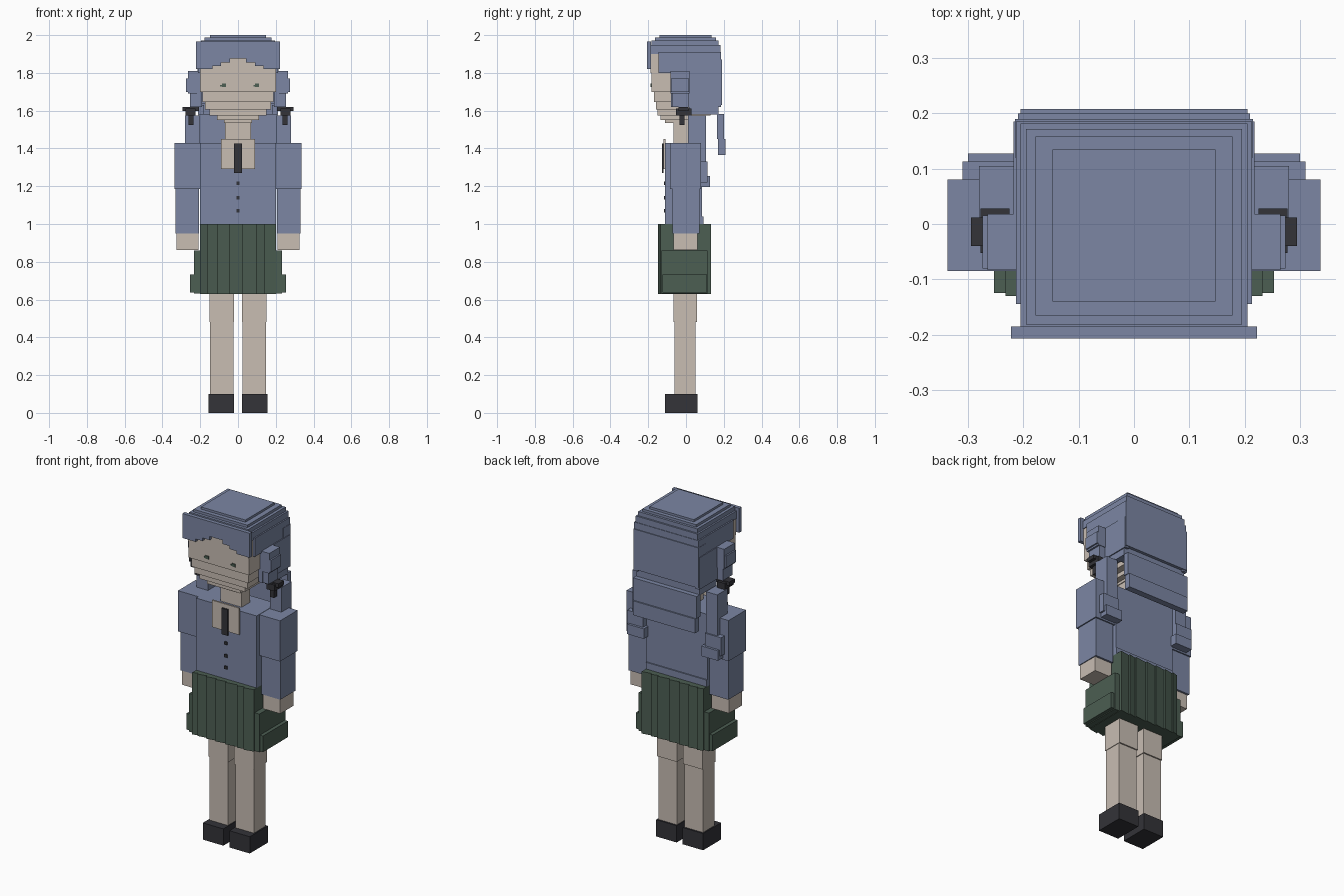
import bpy
import bmesh


def material(name, rgb):
    m = bpy.data.materials.new(name)
    m.diffuse_color = (*rgb, 1)
    return m


BLUE = material("slate_blue", (0.20, 0.24, 0.37))
SKIN = material("skin", (0.58, 0.51, 0.45))
GREEN = material("skirt_green", (0.072, 0.112, 0.085))
BLACK = material("charcoal", (0.033, 0.033, 0.040))


def finish(name, bm, mat):
    bmesh.ops.recalc_face_normals(bm, faces=bm.faces)
    mesh = bpy.data.meshes.new(name)
    bm.to_mesh(mesh)
    bm.free()
    mesh.materials.append(mat)
    bpy.context.collection.objects.link(bpy.data.objects.new(name, mesh))


def boxes(name, mat, *parts):
    """One object from boxes given as (x0, x1, y0, y1, z0, z1)."""
    bm = bmesh.new()
    for x0, x1, y0, y1, z0, z1 in parts:
        vs = bmesh.ops.create_cube(bm, size=1)["verts"]
        for v in vs:
            v.co = (x1 if v.co.x > 0 else x0,
                    y1 if v.co.y > 0 else y0,
                    z1 if v.co.z > 0 else z0)
    finish(name, bm, mat)


def pair(name, mat, *parts):
    """The same boxes on the left and right side."""
    boxes("right_" + name, mat, *parts)
    boxes("left_" + name, mat, *[(-b, -a, *rest) for a, b, *rest in parts])


def prism(name, mat, outline, axis, lo, hi):
    """Extrude a 2D outline along y or z."""
    bm = bmesh.new()
    put = (lambda p, d: (p[0], d, p[1])) if axis == "y" else (lambda p, d: (p[0], p[1], d))
    face = bm.faces.new([bm.verts.new(put(p, lo)) for p in outline])
    new = bmesh.ops.extrude_face_region(bm, geom=[face])["geom"]
    for v in new:
        if isinstance(v, bmesh.types.BMVert):
            if axis == "y":
                v.co.y = hi
            else:
                v.co.z = hi
    finish(name, bm, mat)


# Legs and shoes
pair("shoe", BLACK, (0.02, 0.155, -0.11, 0.06, 0, 0.10))
pair("calf", SKIN, (0.025, 0.147, -0.06, 0.05, 0.10, 0.48))
pair("thigh", SKIN, (0.02, 0.15, -0.065, 0.058, 0.48, 0.66))

# Pleated skirt: saw-tooth outline front and back
cuts = [-0.2, -0.165, -0.11, -0.045, 0.02, 0.095, 0.14, 0.2]
outline = []
for a, b in zip(cuts, cuts[1:]):
    outline += [(a, -0.147), (b, -0.136)]
for a, b in zip(cuts[::-1], cuts[-2::-1]):
    outline += [(a, 0.132), (b, 0.122)]
prism("skirt", GREEN, outline, "z", 0.63, 1.0)
pair("skirt_side", GREEN,
     (0.19, 0.232, -0.13, 0.115, 0.632, 0.86),
     (0.22, 0.253, -0.125, 0.11, 0.637, 0.733))

# Jacket, collar, tie and buttons
boxes("jacket", BLUE, (-0.2, 0.2, -0.11, 0.085, 1.0, 1.43))
boxes("jacket_hem", BLUE, (-0.2, 0.2, -0.108, 0.092, 1.0, 1.04))
boxes("shirt_front", SKIN, (-0.09, 0.09, -0.118, -0.108, 1.29, 1.45))
boxes("tie", BLACK, (-0.02, 0.02, -0.128, -0.118, 1.27, 1.425))
boxes("buttons", BLACK, *[(-0.009, 0.009, -0.117, -0.109, z - 0.009, z + 0.009)
                          for z in (1.07, 1.14, 1.215)])

# Arms
pair("upper_arm", BLUE, (0.2, 0.337, -0.085, 0.08, 1.185, 1.428))
pair("sleeve", BLUE, (0.207, 0.33, -0.072, 0.072, 0.95, 1.185))
pair("hand", SKIN, (0.21, 0.325, -0.066, 0.06, 0.863, 0.95))

# Neck and stepped head: half width, front, back, bottom, top
boxes("neck", SKIN, (-0.07, 0.07, -0.065, 0.015, 1.42, 1.56))
head = [(0.075, -0.11, 0.08, 1.535, 1.55), (0.11, -0.135, 0.10, 1.55, 1.575),
        (0.15, -0.15, 0.13, 1.575, 1.605), (0.175, -0.16, 0.15, 1.605, 1.645),
        (0.188, -0.17, 0.16, 1.645, 1.70), (0.2, -0.182, 0.165, 1.70, 1.80),
        (0.2, -0.188, 0.165, 1.80, 1.90)]
boxes("head", SKIN, *[(-w, w, *rest) for w, *rest in head])
boxes("eyes", GREEN, *[p for x in (-0.077, 0.099) for p in (
    (x - 0.009, x + 0.013, -0.187, -0.18, 1.726, 1.744),
    (x - 0.018, x - 0.009, -0.187, -0.18, 1.728, 1.736))])

# Stepped hair cap
cap = [(0.147, -0.14, 0.135, 1.985, 2.0), (0.178, -0.165, 0.158, 1.97, 1.987),
       (0.195, -0.182, 0.172, 1.945, 1.972), (0.205, -0.188, 0.182, 1.90, 1.947),
       (0.213, -0.145, 0.185, 1.80, 1.91)]
boxes("hair_cap", BLUE, *[(-w, w, *rest) for w, *rest in cap])
boxes("back_hair", BLUE, (-0.215, 0.215, 0.12, 0.19, 1.63, 1.87),
      (-0.21, 0.21, 0.10, 0.172, 1.58, 1.64))
pair("side_hair", BLUE, (0.19, 0.218, -0.08, 0.185, 1.62, 1.81),
     (0.18, 0.212, 0.015, 0.17, 1.58, 1.63))

# Fringe with an arched lower edge
arch = [(0.222, 1.82), (0.135, 1.82), (0.135, 1.837), (0.09, 1.837),
        (0.09, 1.855), (0.042, 1.855), (0.042, 1.877)]
fringe = [(-0.222, 1.966), (0.222, 1.966)] + arch + [(-x, z) for x, z in arch[::-1]]
prism("fringe", BLUE, fringe, "y", -0.207, -0.185)

# Loose lock across the back
boxes("nape_hair", BLUE, (-0.21, 0.21, 0.165, 0.2, 1.45, 1.583),
      (-0.205, 0.205, 0.17, 0.208, 1.365, 1.45))

# Side bunches, ties and hanging strands
pair("hair_bunch", BLUE, (0.21, 0.265, -0.083, 0.018, 1.69, 1.81),
     (0.21, 0.274, -0.08, 0.015, 1.70, 1.77),
     (0.205, 0.255, -0.075, 0.015, 1.62, 1.70))
pair("hair_tie", BLACK, (0.207, 0.295, -0.04, 0.012, 1.597, 1.62),
     (0.225, 0.277, -0.052, 0.028, 1.575, 1.612),
     (0.236, 0.262, -0.035, -0.008, 1.525, 1.58))
pair("hair_strand", BLUE, (0.205, 0.28, 0.01, 0.105, 1.32, 1.575),
     (0.205, 0.31, 0.07, 0.113, 1.22, 1.33),
     (0.19, 0.30, 0.08, 0.127, 1.195, 1.255))
